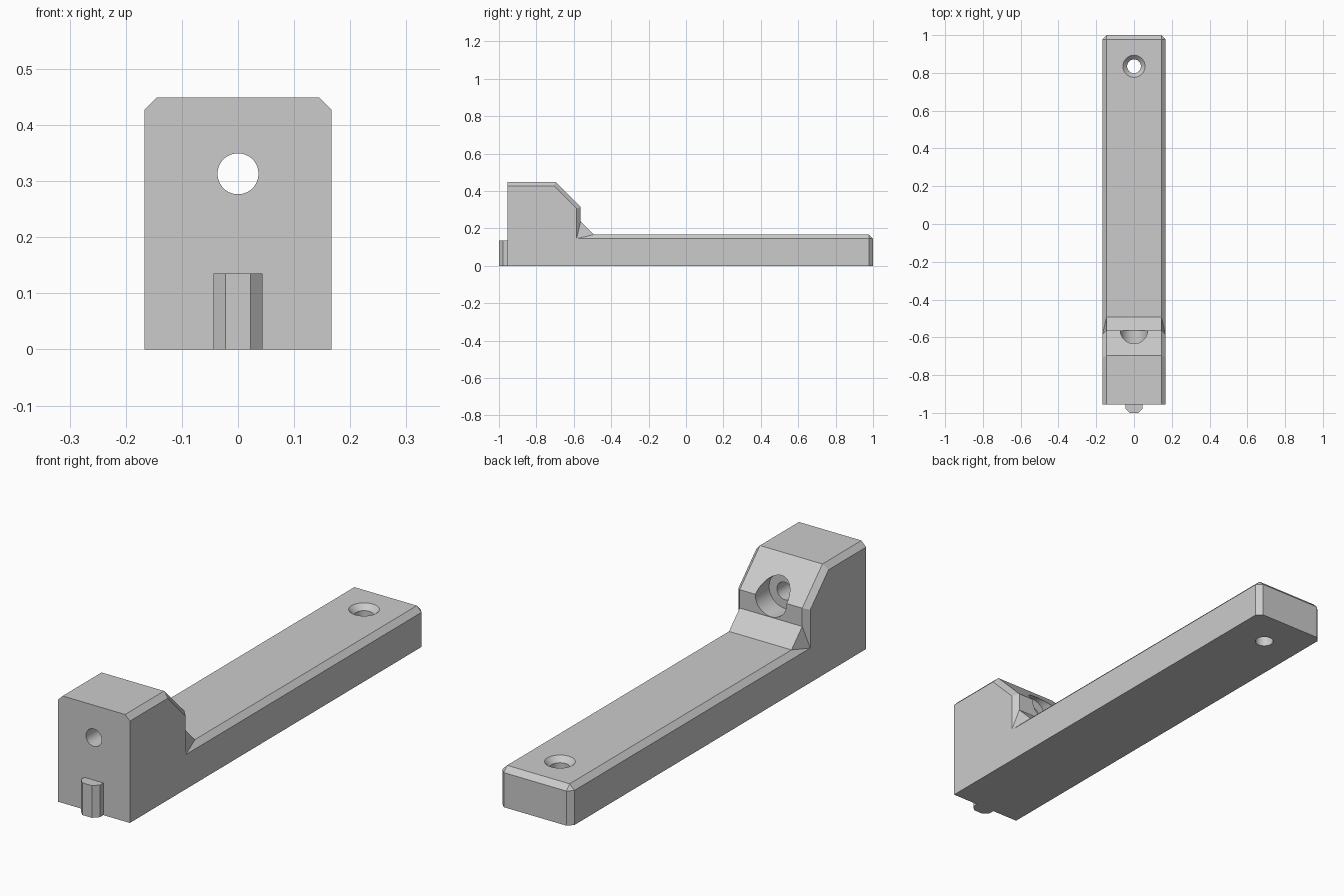
import bpy, bmesh, math
from mathutils import Matrix

cube = bpy.data.objects.get("Cube")
if cube:
    bpy.data.objects.remove(cube, do_unlink=True)

grey = bpy.data.materials.new("plain grey")
grey.use_nodes = True
grey.diffuse_color = (0.6, 0.6, 0.6, 1)
grey.node_tree.nodes["Principled BSDF"].inputs["Base Color"].default_value = (0.6, 0.6, 0.6, 1)


def make_object(name, bm):
    bmesh.ops.remove_doubles(bm, verts=bm.verts, dist=1e-5)
    bmesh.ops.recalc_face_normals(bm, faces=bm.faces)
    mesh = bpy.data.meshes.new(name)
    bm.to_mesh(mesh)
    bm.free()
    mesh.materials.append(grey)
    obj = bpy.data.objects.new(name, mesh)
    bpy.context.collection.objects.link(obj)
    return obj


def loft(name, sections):
    """Skin matching rings of points and cap both ends."""
    bm = bmesh.new()
    rings = [[bm.verts.new(p) for p in s] for s in sections]
    for a, b in zip(rings, rings[1:]):
        for i in range(len(a)):
            j = (i + 1) % len(a)
            bm.faces.new((a[i], a[j], b[j], b[i]))
    bm.faces.new(rings[0])
    bm.faces.new(rings[-1])
    bmesh.ops.remove_doubles(bm, verts=bm.verts, dist=1e-5)
    return make_object(name, bm)


def round_cutter(name, steps, matrix, sides=48):
    """Stepped round cutter from (radius, distance along axis) pairs."""
    rings = [[matrix @ Matrix.Rotation(math.tau * i / sides, 4, "Z") @
              Matrix.Translation((r, 0, d)) @ Matrix.Identity(4).translation
              for i in range(sides)] for r, d in steps]
    return loft(name, rings)


def cut(target, cutter):
    mod = target.modifiers.new("hole", "BOOLEAN")
    mod.operation = "DIFFERENCE"
    mod.solver = "EXACT"
    mod.object = cutter
    bpy.context.view_layer.objects.active = target
    bpy.ops.object.modifier_apply(modifier=mod.name)
    bpy.data.objects.remove(cutter, do_unlink=True)


# Body: side profile lofted across the width, inset at both flanks for the chamfers
half, c, front = 0.167, 0.022, -0.955
middle = [(front, 0), (1, 0), (1, 0.145), (1 - c, 0.167), (-0.492, 0.167),
          (-0.563, 0.238), (-0.563, 0.315), (-0.697, 0.449), (front, 0.449)]
inner = (-0.563 - c, 0.145)
back = (1 - c, 0.145)
flank = [(front, 0), (1 - c, 0), back, back, inner, inner,
         (inner[0], 0.306), (-0.706, 0.427), (front, 0.427)]
layout = [(-half, flank), (c - half, middle), (half - c, middle), (half, flank)]


def body_mesh():
    bm = bmesh.new()
    rings = [[bm.verts.new((x, y, z)) for y, z in prof] for x, prof in layout]
    n = len(middle)
    for a, b in zip(rings, rings[1:]):
        for i in range(n):
            j = (i + 1) % n
            bm.faces.new((a[i], a[j], b[j], b[i]))
    # Caps skip the doubled corner points
    for ring in (rings[0], rings[-1]):
        bm.faces.new([v for i, v in enumerate(ring) if i not in (3, 5)])
    bmesh.ops.remove_doubles(bm, verts=bm.verts, dist=1e-5)
    bmesh.ops.dissolve_degenerate(bm, edges=bm.edges, dist=1e-5)
    # Merge the bottom strips into one flat face
    bottom = [e for e in bm.edges if all(abs(v.co.z) < 1e-5 for v in e.verts)
              and abs(sum(v.co.x for v in e.verts) / 2) < half - c + 1e-4
              and abs(e.verts[0].co.x - e.verts[1].co.x) < 1e-5]
    bmesh.ops.dissolve_edges(bm, edges=bottom)
    return bm


body = make_object("body", body_mesh())

# Horizontal bolt hole, counterbored from the rear of the raised block
along_y = Matrix.Translation((0, 0, 0.313)) @ Matrix.Rotation(-math.pi / 2, 4, "X")
cut(body, round_cutter("bolt_cutter", [(0.0365, -1.1), (0.0365, -0.655),
                                       (0.073, -0.655), (0.073, -0.4)], along_y))

# Vertical countersunk screw hole near the rear end
at_rear = Matrix.Translation((0, 0.835, 0))
cut(body, round_cutter("screw_cutter", [(0.0365, -0.1), (0.0365, 0.145),
                                        (0.0585, 0.167), (0.0585, 0.3)], at_rear))

# Chamfered locating key on the front
outline = [(-0.044, -0.945), (-0.044, -0.978), (-0.022, -1),
           (0.022, -1), (0.044, -0.978), (0.044, -0.945)]
key = loft("locating_key", [[(x, y, z) for x, y in outline] for z in (0, 0.135)])

# Smooth round holes, keep flat faces crisp
for obj in (body, key):
    bpy.ops.object.select_all(action="DESELECT")
    obj.select_set(True)
    bpy.context.view_layer.objects.active = obj
    bpy.ops.object.shade_smooth_by_angle(angle=math.radians(20))
